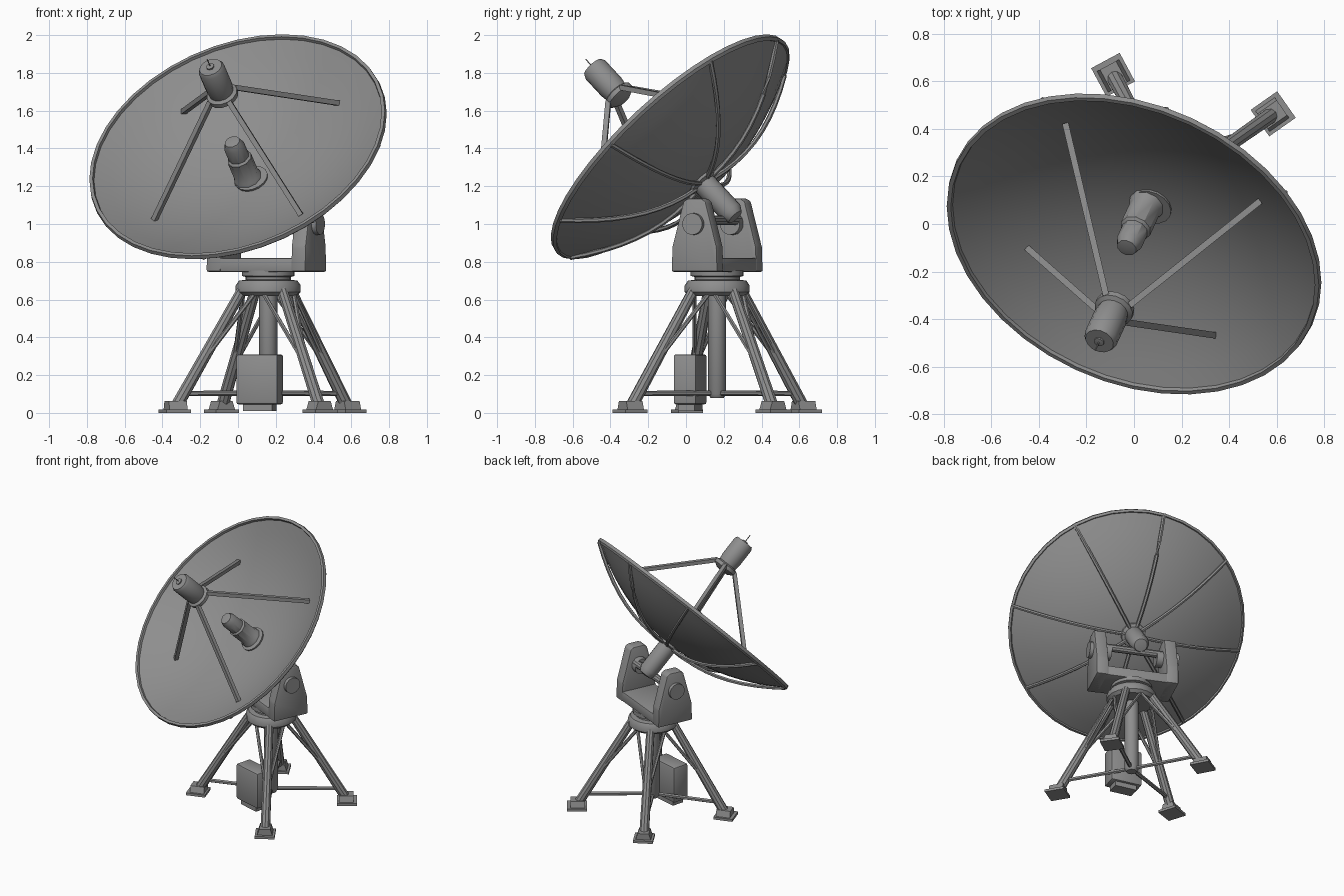
import bpy, bmesh, math
from mathutils import Vector, Matrix

if "Cube" in bpy.data.objects:
    bpy.data.objects.remove(bpy.data.objects["Cube"])

grey = bpy.data.materials.new("painted_grey")
grey.diffuse_color = (0.27, 0.27, 0.27, 1)
grey.use_nodes = True
grey.node_tree.nodes["Principled BSDF"].inputs["Base Color"].default_value = grey.diffuse_color


def finish(name, bm, matrix=None, angle=35):
    """Turn a bmesh into a named, coloured object."""
    if matrix is not None:
        bm.transform(matrix)
    bmesh.ops.recalc_face_normals(bm, faces=bm.faces[:])
    me = bpy.data.meshes.new(name)
    bm.to_mesh(me)
    bm.free()
    me.materials.append(grey)
    me.shade_smooth()
    me.set_sharp_from_angle(angle=math.radians(angle))
    ob = bpy.data.objects.new(name, me)
    bpy.context.collection.objects.link(ob)
    return ob


def lathe(name, profile, matrix, segs=24, closed=False):
    """Spin (radius, height) points about local z."""
    bm = bmesh.new()
    rings = []
    for r, z in profile:
        if r < 1e-5:
            rings.append([bm.verts.new((0, 0, z))] * segs)
        else:
            rings.append([bm.verts.new((r * math.cos(2 * math.pi * i / segs),
                                        r * math.sin(2 * math.pi * i / segs), z)) for i in range(segs)])
    pairs = list(zip(rings, rings[1:]))
    if closed:
        pairs.append((rings[-1], rings[0]))
    for a, b in pairs:
        for i in range(segs):
            j = (i + 1) % segs
            loop = list(dict.fromkeys((a[i], a[j], b[j], b[i])))
            if len(loop) > 2:
                bm.faces.new(loop)
    return finish(name, bm, matrix)


def tube(name, points, r, sides=10, r_end=None):
    """Round bar through a list of points."""
    pts = [Vector(p) for p in points]
    r_end = r if r_end is None else r_end
    bm = bmesh.new()
    rings = []
    for k, p in enumerate(pts):
        d = (pts[min(k + 1, len(pts) - 1)] - pts[max(k - 1, 0)]).normalized()
        ref = Vector((0, 0, 1)) if abs(d.z) < 0.95 else Vector((1, 0, 0))
        s = d.cross(ref).normalized()
        t = s.cross(d)
        rad = r + (r_end - r) * k / (len(pts) - 1)
        rings.append([bm.verts.new(p + rad * (math.cos(a) * s + math.sin(a) * t))
                      for a in [2 * math.pi * (i + 0.5) / sides for i in range(sides)]])
    for a, b in zip(rings, rings[1:]):
        for i in range(sides):
            j = (i + 1) % sides
            bm.faces.new((a[i], a[j], b[j], b[i]))
    bm.faces.new(rings[0])
    bm.faces.new(rings[-1])
    return finish(name, bm)


def prism(name, outline, x0, x1, matrix, bevel=0.0):
    """Extrude a (y, z) outline from local x0 to x1."""
    bm = bmesh.new()
    f = bm.faces.new([bm.verts.new((x0, y, z)) for y, z in outline])
    new = bmesh.ops.extrude_face_region(bm, geom=[f])["geom"]
    bmesh.ops.translate(bm, vec=(x1 - x0, 0, 0), verts=[p for p in new if isinstance(p, bmesh.types.BMVert)])
    if bevel:
        bmesh.ops.bevel(bm, geom=bm.edges[:], offset=bevel, segments=2, affect='EDGES', profile=0.5)
    return finish(name, bm, matrix)


# frame of the dish: local z looks out of the bowl, origin at the rim centre
n = Vector((-0.30, -0.65, 0.70)).normalized()
v = Vector((0.908, -0.42, 0)).normalized()
e = n.cross(v)
DISH = Matrix.Translation((-0.002, -0.086, 1.411)) @ Matrix((v, e, n)).transposed().to_4x4()
R, DEPTH = 0.81, 0.255


def bowl(r):
    return -DEPTH * (1 - (r / R) ** 2)


def polar(r, deg, z):
    a = math.radians(deg)
    return DISH @ Vector((r * math.cos(a), r * math.sin(a), z))


# bowl with thickness and rolled rim
steps = [R * i / 9 for i in range(10)]
lathe("dish_bowl", [(r, bowl(r)) for r in steps] + [(r, bowl(r) - 0.014) for r in reversed(steps)], DISH, 40)
lathe("dish_rim", [(R - 0.012, -0.014), (R - 0.008, 0.01), (R + 0.01, 0.01), (R + 0.014, -0.012), (R, -0.026)],
      DISH, 40, closed=True)

# ribs behind the bowl
for a in (2, 53, 98, 138, 185, 230, 274, 319):
    rib = []
    for i in range(10):
        r = 0.06 + (R - 0.06) * i / 9
        rib.append(polar(r, a, bowl(r) - 0.016 - 0.03 * math.sin(math.pi * (0.15 + 0.85 * i / 9))))
    tube("dish_rib", rib, 0.013, 6)

# receiver hub in the bowl, and boom behind it
HUB = DISH @ Matrix.Translation((-0.02, 0, 0))
lathe("centre_hub", [(0, -0.27), (0.078, -0.27), (0.074, -0.225), (0.067, -0.215), (0.067, -0.09), (0.056, -0.08),
                     (0.056, 0.0), (0.042, 0.035), (0, 0.042)], HUB, 10)
lathe("rear_boom", [(0, -0.24), (0.09, -0.24), (0.085, -0.28), (0.064, -0.29), (0.064, -0.50),
                    (0.045, -0.535), (0, -0.54)], DISH, 16)

# feed and its four struts
FEED = DISH @ Matrix.Translation((0.04, 0, 0))
lathe("feed_head", [(0, 0.35), (0.045, 0.35), (0.084, 0.375), (0.084, 0.40), (0.066, 0.41), (0.072, 0.45),
                    (0.072, 0.58), (0.062, 0.60), (0, 0.60)], FEED, 14)
lathe("feed_tip", [(0, 0.59), (0.022, 0.59), (0.022, 0.608), (0.003, 0.61), (0.003, 0.66), (0, 0.66)], FEED, 8)
for k, (r, a) in enumerate(((0.595, 47), (0.60, 142), (0.575, 227), (0.615, 319))):
    b = math.radians(47 + 90 * k)
    tube("feed_strut", [polar(r, a, bowl(r)), FEED @ Vector((0.075 * math.cos(b), 0.075 * math.sin(b), 0.39))], 0.019, 4)

# yoke: base, two arms, bosses; local x is the tilt axis
CX, CY = 0.15, 0.165
YOKE = Matrix.Translation((CX, CY, 0)) @ Matrix((v, (0.42, 0.908, 0), (0, 0, 1))).transposed().to_4x4()
prism("yoke_base", [(-0.13, 0.747), (0.13, 0.747), (0.13, 0.82), (-0.13, 0.82)], -0.285, 0.285, YOKE, 0.008)
arm = [(-0.135, 0.747), (0.135, 0.747), (0.13, 0.88), (0.065, 1.12), (0.04, 1.135),
       (-0.04, 1.135), (-0.065, 1.12), (-0.13, 0.88)]
for s in (-1, 1):
    prism("yoke_arm", arm, s * 0.205, s * 0.29, YOKE, 0.01)
    tube("yoke_boss", [YOKE @ Vector((s * 0.16, 0, 1.0)), YOKE @ Vector((s * 0.315, 0, 1.0))], 0.058, 14)
tube("tilt_shaft", [YOKE @ Vector((-0.2, 0.03, 1.02)), YOKE @ Vector((0.2, 0.03, 1.02))], 0.026, 10)

# turntable and centre column
AXIS = Matrix.Translation((CX + 0.01, CY, 0))
lathe("turntable", [(0, 0.62), (0.15, 0.62), (0.172, 0.64), (0.172, 0.675), (0.155, 0.70), (0.12, 0.705), (0.12, 0.72),
                    (0.14, 0.725), (0.14, 0.755), (0, 0.755)], AXIS, 20)
lathe("centre_column", [(0, 0.08), (0.035, 0.08), (0.048, 0.1), (0.048, 0.63), (0, 0.63)], AXIS, 16)

# legs with foot pads, side braces and floor bars
centre = Vector((CX + 0.01, CY, 0))
for fx, fy in ((-0.088, 0.627), (0.585, 0.463), (0.435, -0.297), (-0.335, 0.005)):
    foot = Vector((fx, fy, 0))
    d = (foot - centre).normalized()
    ang = math.atan2(d.y, d.x)
    top = centre + d * 0.145 + Vector((0, 0, 0.65))
    low = foot - d * 0.01 + Vector((0, 0, 0.035))
    tube("leg", [top, low], 0.029, 10, 0.034)
    spin = Matrix.Translation(foot) @ Matrix.Rotation(ang, 4, 'Z')
    prism("foot_plate", [(-0.068, 0), (0.068, 0), (0.068, 0.018), (-0.068, 0.018)], -0.068, 0.068, spin)
    prism("foot_block", [(-0.055, 0.01), (0.055, 0.01), (0.038, 0.062), (-0.038, 0.062)], -0.055, 0.045, spin)
    mid = top.lerp(low, 0.66)
    for s in (-1, 1):
        a = ang + s * math.radians(42)
        tube("leg_brace", [centre + Vector((0.14 * math.cos(a), 0.14 * math.sin(a), 0.635)), mid], 0.012, 6)
    tube("floor_bar", [centre + Vector((0, 0, 0.105)), top.lerp(low, 0.89)], 0.014, 6)

# equipment cabinet, turned slightly
CAB = Matrix.Translation((0.115, 0.022, 0)) @ Matrix.Rotation(math.radians(-15), 4, 'Z')
prism("cabinet", [(-0.062, 0.045), (0.062, 0.045), (0.062, 0.31), (-0.062, 0.31)], -0.114, 0.114, CAB, 0.012)
prism("cabinet_plinth", [(-0.045, 0.01), (0.045, 0.01), (0.045, 0.06), (-0.045, 0.06)], -0.08, 0.08, CAB)
